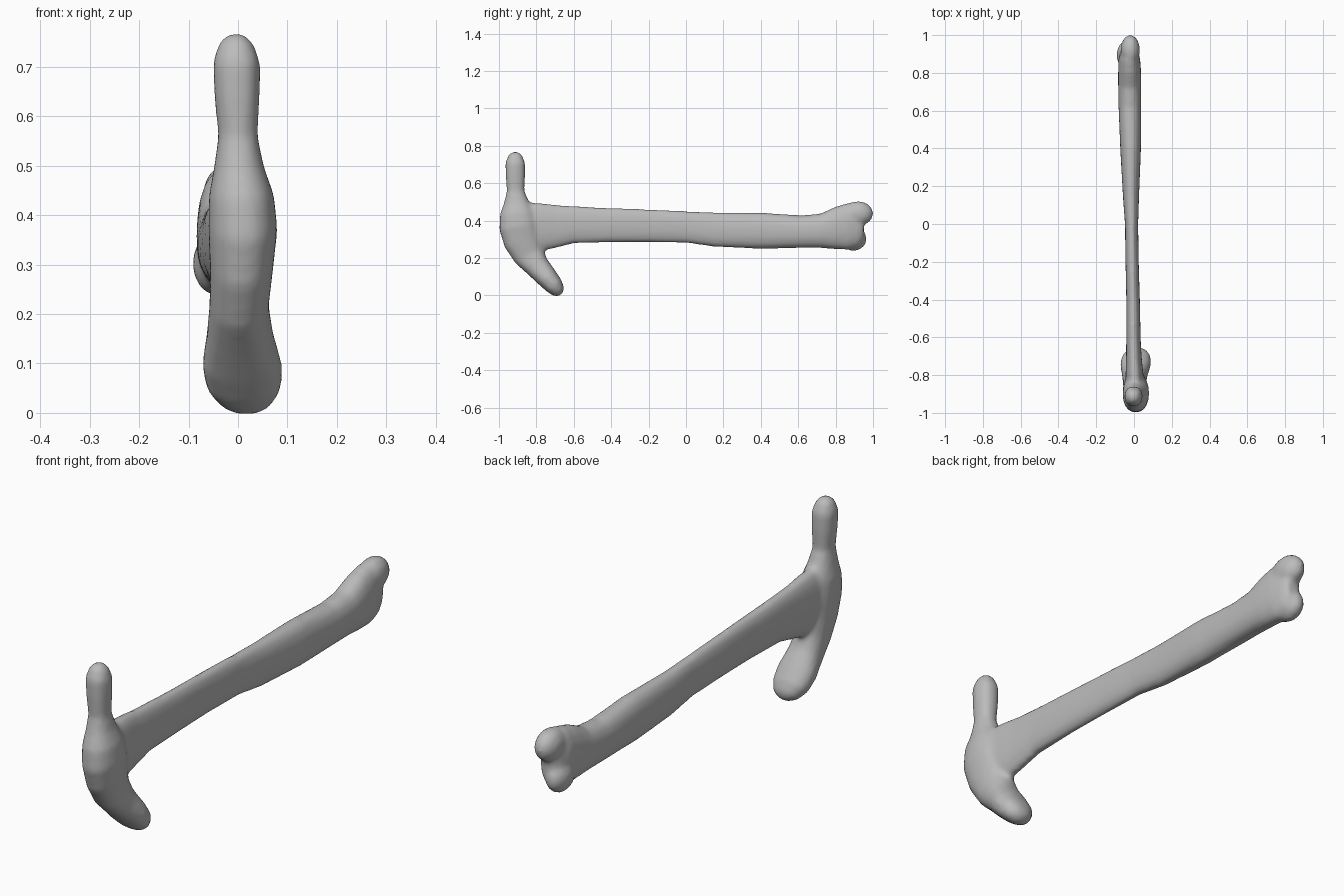
import bpy
import bmesh
from math import cos, sin, pi
from mathutils import Matrix, Vector

cube = bpy.data.objects.get("Cube")
if cube:
    bpy.data.objects.remove(cube, do_unlink=True)

SIDES = 24
bm = bmesh.new()


def soft(v, power):
    """Signed power that squares off an ellipse a little."""
    return abs(v) ** power * (1 if v >= 0 else -1)


def loft(stations, upright=False, power=0.9):
    """Sweep oval sections; station = x, y, z, half width in x, half depth."""
    centres = [Vector(s[:3]) for s in stations]
    rings = []
    for i, (x, y, z, wide, deep) in enumerate(stations):
        along = centres[min(i + 1, len(centres) - 1)] - centres[max(i - 1, 0)]
        across = Vector((0, 0, 1)) if upright else Vector((0, -along.z, along.y)).normalized()
        ring = []
        for k in range(SIDES):
            a = 2 * pi * k / SIDES
            p = centres[i] + Vector((wide * soft(cos(a), power), 0, 0))
            ring.append(bm.verts.new(p + across * deep * soft(sin(a), power)))
        rings.append(ring)
    for a, b in zip(rings, rings[1:]):
        for k in range(SIDES):
            n = (k + 1) % SIDES
            bm.faces.new((a[k], a[n], b[n], b[k]))
    bm.faces.new(rings[0])
    bm.faces.new(rings[-1])


def knob(centre, radii):
    place = Matrix.Translation(centre) @ Matrix.Diagonal((*radii, 1))
    bmesh.ops.create_uvsphere(bm, u_segments=20, v_segments=12, radius=1, matrix=place)


# Horn, head and hooked paddle in one sweep
loft([
    (-.004, -.913, .768, .014, .016),
    (-.004, -.913, .750, .034, .036),
    (-.003, -.913, .710, .048, .053),
    (-.002, -.912, .640, .046, .052),
    (0, -.911, .560, .040, .047),
    (.002, -.907, .500, .050, .066),
    (.007, -.903, .440, .066, .092),
    (.010, -.896, .370, .070, .104),
    (.007, -.875, .290, .064, .100),
    (.002, -.840, .215, .060, .084),
    (.004, -.795, .155, .068, .066),
    (.008, -.745, .098, .081, .058),
    (.012, -.705, .052, .076, .050),
    (.016, -.680, .020, .052, .036),
    (.018, -.668, .006, .020, .014),
])

# Shaft: a thin blade that leans to the right towards its far end
loft([
    (.004, -.94, .37, .040, .105),
    (.004, -.86, .365, .050, .132),
    (.002, -.78, .365, .046, .130),
    (-.001, -.70, .369, .041, .116),
    (-.003, -.60, .378, .038, .100),
    (-.005, -.40, .376, .036, .092),
    (-.010, -.20, .373, .035, .088),
    (-.013, 0, .366, .035, .085),
    (-.016, .15, .352, .043, .092),
    (-.018, .40, .346, .055, .097),
    (-.022, .62, .341, .060, .087),
    (-.023, .72, .346, .061, .092),
    (-.023, .80, .361, .061, .114),
    (-.025, .87, .370, .058, .126),
    (-.024, .92, .372, .046, .112),
    (-.022, .95, .372, .030, .075),
], upright=True)

# Two knuckles at the far end, with a notch between them
knob((-.020, .920, .438), (.052, .082, .066))
knob((-.046, .895, .302), (.046, .072, .064))

bmesh.ops.recalc_face_normals(bm, faces=bm.faces[:])
mesh = bpy.data.meshes.new("bone_hammer")
bm.to_mesh(mesh)
bm.free()
bone = bpy.data.objects.new("bone_hammer", mesh)
bpy.context.collection.objects.link(bone)

# Fuse the parts into one skin and soften the joints
fuse = bone.modifiers.new("fuse", 'REMESH')
fuse.mode = 'VOXEL'
fuse.voxel_size = .011
fuse.use_smooth_shade = True
soften = bone.modifiers.new("soften", 'SMOOTH')
soften.factor = .5
soften.iterations = 6

# Plain grey surface
grey = bpy.data.materials.new("grey_bone")
grey.use_nodes = True
grey.diffuse_color = (.5, .5, .5, 1)
grey.node_tree.nodes["Principled BSDF"].inputs["Base Color"].default_value = (.5, .5, .5, 1)
mesh.materials.append(grey)
for face in mesh.polygons:
    face.use_smooth = True
